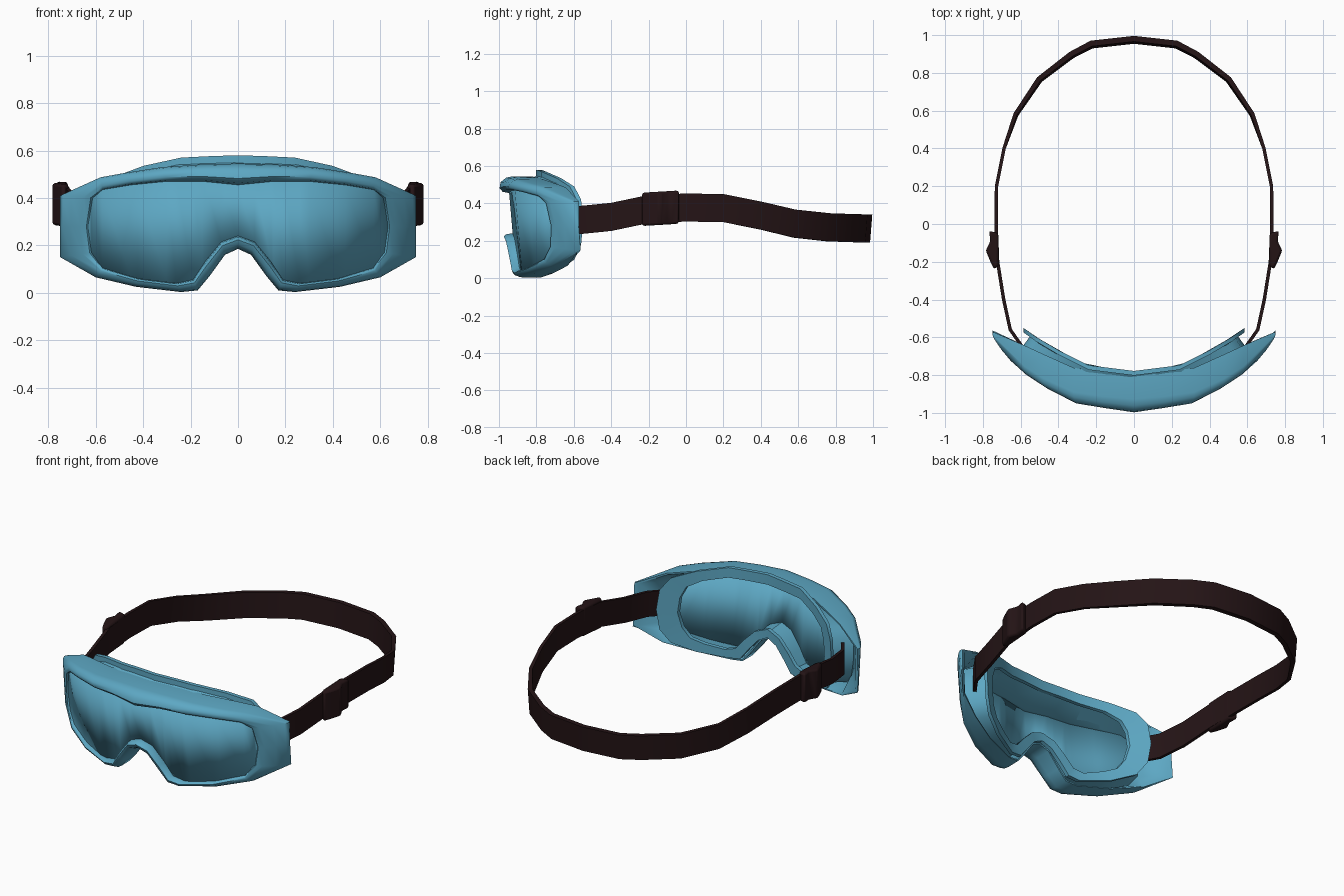
import bpy, bmesh, math
from mathutils import Vector

if "Cube" in bpy.data.objects:
    bpy.data.objects.remove(bpy.data.objects["Cube"])


def material(name, rgb):
    m = bpy.data.materials.new(name)
    m.diffuse_color = (*rgb, 1)
    m.use_nodes = True
    m.node_tree.nodes["Principled BSDF"].inputs["Base Color"].default_value = m.diffuse_color
    return m


TEAL = material("teal", (0.11, 0.39, 0.55))
DARK = material("dark_brown", (0.018, 0.007, 0.008))


def finish(name, verts, faces, mat, angle=40):
    me = bpy.data.meshes.new(name)
    me.from_pydata([tuple(v) for v in verts], [], faces)
    bm = bmesh.new()
    bm.from_mesh(me)
    bmesh.ops.recalc_face_normals(bm, faces=bm.faces)
    bm.to_mesh(me)
    bm.free()
    ob = bpy.data.objects.new(name, me)
    bpy.context.collection.objects.link(ob)
    me.materials.append(mat)
    bpy.ops.object.select_all(action='DESELECT')
    ob.select_set(True)
    bpy.context.view_layer.objects.active = ob
    bpy.ops.object.shade_smooth_by_angle(angle=math.radians(angle))
    return ob


def skin(loops, wrap):
    """Quads joining equal-length closed loops; wrap joins last to first."""
    n, k = len(loops[0]), len(loops)
    verts = [p for l in loops for p in l]
    faces = [(a * n + i, a * n + (i + 1) % n, ((a + 1) % k) * n + (i + 1) % n, ((a + 1) % k) * n + i)
             for a in range(k if wrap else k - 1) for i in range(n)]
    return verts, faces


def interp(table, x):
    x = abs(x)
    for (a, b), (c, d) in zip(table, table[1:]):
        if x <= c:
            return b + (d - b) * (x - a) / (c - a)
    return table[-1][1]


def blend(p, q, t):
    return [(a + (c - a) * t, b + (d - b) * t) for (a, b), (c, d) in zip(p, q)]


def ring(half, yfun):
    """Half outline (x, z), top centre to bottom centre, mirrored into a 3D loop."""
    full = half + [(-x, z) for x, z in half[-2:0:-1]]
    return [(x, yfun(x, z), z) for x, z in full]


# Depth curves as (x, y)
FRONT = [(0, -.945), (.3, -.912), (.5, -.82), (.63, -.73), (.75, -.6)]
REAR = [(0, -.80), (.3, -.77), (.5, -.68), (.64, -.615), (.75, -.57)]
GASKET = [(0, -.79), (.24, -.76), (.47, -.645), (.585, -.562)]


def front(off):
    return lambda x, z: (interp(FRONT, x) + .04 * (.46 - z) / .46
                         + off * (1 - .8 * abs(x)))


def rear(off):
    return lambda x, z: interp(REAR, x) + off


def gasket_y(off):
    return lambda x, z: interp(GASKET, x) + off


# Half outlines
inner = [(0, .455), (.15, .47), (.3, .47), (.45, .455), (.57, .435), (.61, .40), (.63, .28), (.615, .17),
         (.57, .105), (.42, .06), (.26, .04), (.19, .055), (.14, .13), (.07, .215), (0, .24)]
outer = [(0, .545), (.17, .54), (.32, .53), (.48, .505), (.58, .487), (.75, .41), (.75, .28), (.75, .15),
         (.6, .065), (.43, .025), (.24, .003), (.17, .01), (.12, .07), (.055, .16), (0, .185)]
pad_out = [(0, .58), (.12, .576), (.24, .57), (.4, .535), (.52, .49), (.57, .42), (.585, .3), (.57, .18),
           (.52, .1), (.4, .05), (.24, .025), (.17, .035), (.12, .1), (.06, .17), (0, .2)]
pad_in = [(0, .52), (.12, .517), (.24, .51), (.37, .48), (.45, .435), (.48, .37), (.49, .28), (.47, .19),
          (.43, .13), (.36, .1), (.26, .075), (.2, .09), (.15, .15), (.08, .22), (0, .25)]

# Goggle frame: rounded lip, side wings and hollow back
finish("frame", *skin([
    ring(inner, front(0)),
    ring(blend(inner, outer, .08), front(-.035)),
    ring(blend(inner, outer, .3), front(-.05)),
    ring(blend(inner, outer, .65), front(-.042)),
    ring(blend(inner, outer, .92), front(-.01)),
    ring(outer, front(.025)),
    ring(blend(inner, outer, .97), rear(0)),
    ring(blend(inner, outer, .8), rear(0)),
    ring(inner, front(.03)),
], True), TEAL, 50)

# Lens: vertical columns between the upper and lower opening edges
top, bottom = inner[:7], inner[:5:-1]
xs = sorted({x for x, z in inner} | {-x for x, z in inner})
lv = []
for x in xs:
    for z in (interp(top, x), interp(bottom, x)):
        lv.append((x, front(.005)(x, z), z))
lens = finish("lens", lv, [(2 * i, 2 * i + 1, 2 * i + 3, 2 * i + 2) for i in range(len(xs) - 1)], TEAL)
sol = lens.modifiers.new("thickness", 'SOLIDIFY')
sol.thickness = .012
sol.offset = 0

# Face gasket: tube wall from the lens opening, then a flat flange
mid = blend(pad_in, pad_out, .6)
finish("gasket_wall", *skin([
    ring(inner, front(.02)),
    ring(mid, gasket_y(0)),
    ring(blend(pad_in, pad_out, .4), gasket_y(0)),
    ring(blend(inner, pad_in, .15), front(.02)),
], True), TEAL)
finish("gasket_flange", *skin([
    ring(pad_out, gasket_y(-.012)),
    ring(pad_out, gasket_y(.012)),
    ring(pad_in, gasket_y(.012)),
    ring(pad_in, gasket_y(-.012)),
], True), TEAL)

# Strap: (x, y, centre z, thickness) from the wing to the back of the head
half = [(.595, -.645, .305, .018), (.655, -.56, .312, .018), (.69, -.4, .328, .018), (.722, -.2, .37, .018),
        (.73, 0, .378, .018), (.728, .2, .375, .018), (.688, .4, .335, .018), (.625, .58, .292, .02),
        (.5, .765, .272, .025), (.33, .895, .268, .028), (.225, .95, .266, .03), (0, .975, .265, .03)]
path = half + [(-x, y, z, t) for x, y, z, t in half[-2::-1]]
sections = []
for i, (x, y, z, t) in enumerate(path):
    a, b = path[max(i - 1, 0)], path[min(i + 1, len(path) - 1)]
    nrm = Vector((b[1] - a[1], a[0] - b[0], 0)).normalized() * t / 2
    lean = nrm * (.4 if y > .5 else 0)
    c = Vector((x, y, z))
    up = Vector((0, 0, .075))
    sections.append([c + nrm + up + lean, c - nrm + up + lean, c - nrm - up - lean, c + nrm - up - lean])
sv, sf = skin(sections, False)
last = len(sv) - 4
finish("strap", sv, sf + [(0, 1, 2, 3), (last, last + 1, last + 2, last + 3)], DARK)

# Strap buckles: extruded profile with rounded edges, one per side
profile = [(.715, -.22), (.74, -.24), (.76, -.2), (.785, -.14), (.76, -.09), (.768, -.035), (.718, -.05)]
for side, label in ((1, "right"), (-1, "left")):
    bv = [(side * x, y, z + .06 * (y + .14)) for z in (.285, .463) for x, y in profile]
    n = len(profile)
    bf = [(i, (i + 1) % n, n + (i + 1) % n, n + i) for i in range(n)]
    bf += [tuple(range(n)), tuple(range(n, 2 * n))]
    ob = finish("buckle_" + label, bv, bf, DARK)
    bev = ob.modifiers.new("round", 'BEVEL')
    bev.width = .012
    bev.segments = 2
